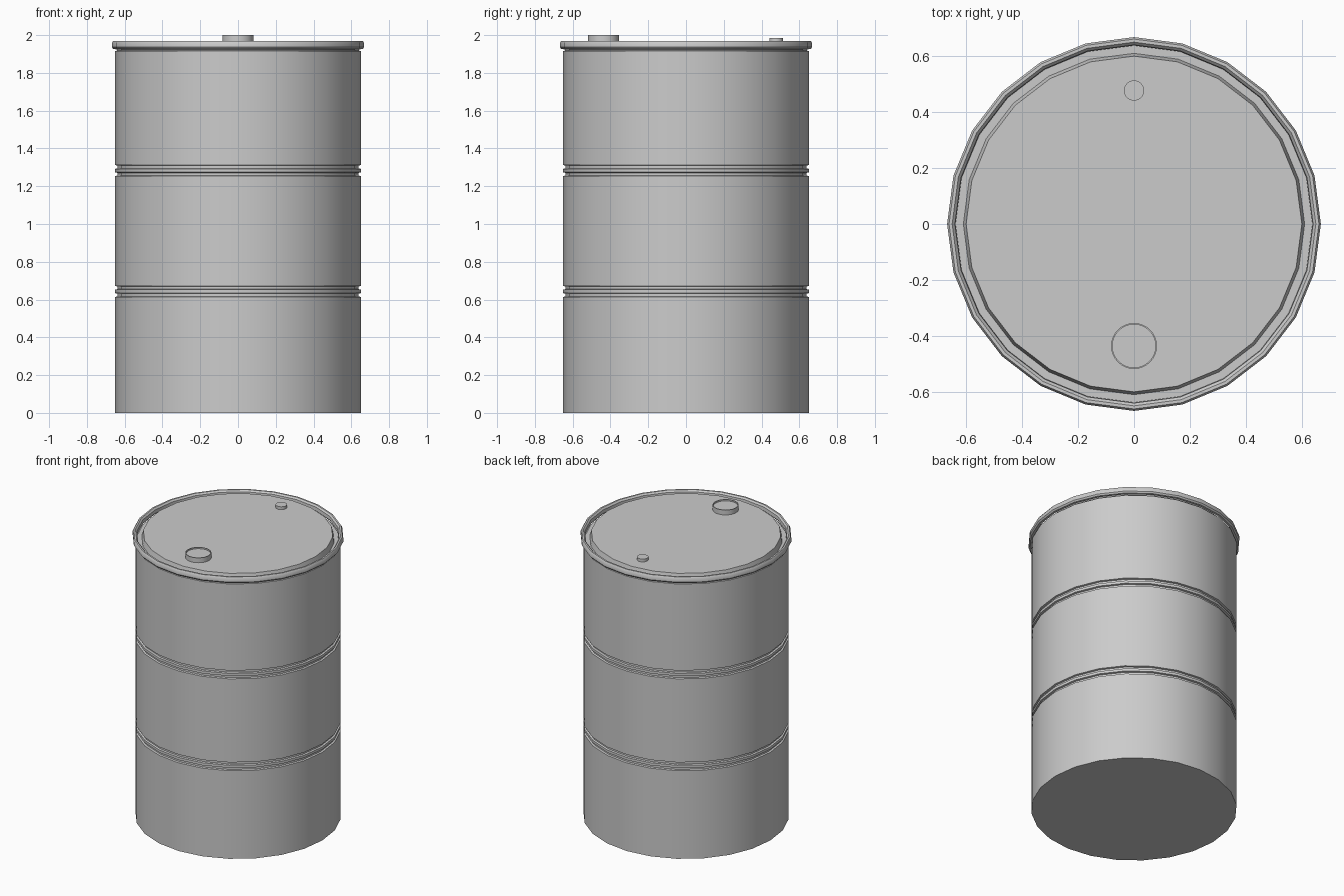
import bpy, bmesh, math

if "Cube" in bpy.data.objects:
    bpy.data.objects.remove(bpy.data.objects["Cube"])


def lathe(name, profile, sides=24, center=(0, 0), closed=False):
    """Revolve (radius, z) points about a vertical axis; radius 0 makes a pole."""
    bm = bmesh.new()
    rings = []
    for r, z in profile:
        if r == 0:
            rings.append([bm.verts.new((0, 0, z))] * sides)
        else:
            rings.append([bm.verts.new((r * math.cos(math.tau * i / sides),
                                        r * math.sin(math.tau * i / sides), z))
                          for i in range(sides)])
    pairs = list(zip(rings, rings[1:]))
    if closed:
        pairs.append((rings[-1], rings[0]))
    for a, b in pairs:
        for i in range(sides):
            j = (i + 1) % sides
            bm.faces.new(list(dict.fromkeys((a[i], a[j], b[j], b[i]))))
    bmesh.ops.recalc_face_normals(bm, faces=bm.faces)
    mesh = bpy.data.meshes.new(name)
    bm.to_mesh(mesh)
    bm.free()
    obj = bpy.data.objects.new(name, mesh)
    obj.location = (*center, 0)
    bpy.context.collection.objects.link(obj)
    bpy.ops.object.select_all(action='DESELECT')
    obj.select_set(True)
    bpy.context.view_layer.objects.active = obj
    bpy.ops.object.shade_smooth_by_angle(angle=math.radians(35))
    return obj


# Drum shell with two pairs of pressed grooves, a neck and the raised lid
R, G = 0.65, 0.638
shell = [(0, 0), (R, 0)]
for mid in (0.643, 1.283):
    for z in (mid - 0.019, mid + 0.019):
        shell += [(R, z - 0.010), (G, z - 0.007), (G, z + 0.007), (R, z + 0.010)]
shell += [(R, 1.915), (0.64, 1.918), (0.64, 1.925),
          (0.61, 1.925), (0.60, 1.966), (0, 1.966)]
lathe("drum_body", shell)

# Rolled rim around the top
lathe("top_rim", [(0.645, 1.925), (0.660, 1.926), (0.668, 1.936), (0.668, 1.958),
                  (0.661, 1.969), (0.650, 1.969), (0.640, 1.958), (0.638, 1.935)],
      closed=True)

# Large bung with a shallow recessed top
lathe("large_bung", [(0, 1.95), (0.082, 1.95), (0.082, 2.0), (0.077, 2.0),
                     (0.077, 1.99), (0, 1.99)], 32, (0, -0.436))

# Small vent plug
lathe("small_bung", [(0, 1.95), (0.036, 1.95), (0.036, 1.986), (0, 1.986)],
      32, (0, 0.477))
